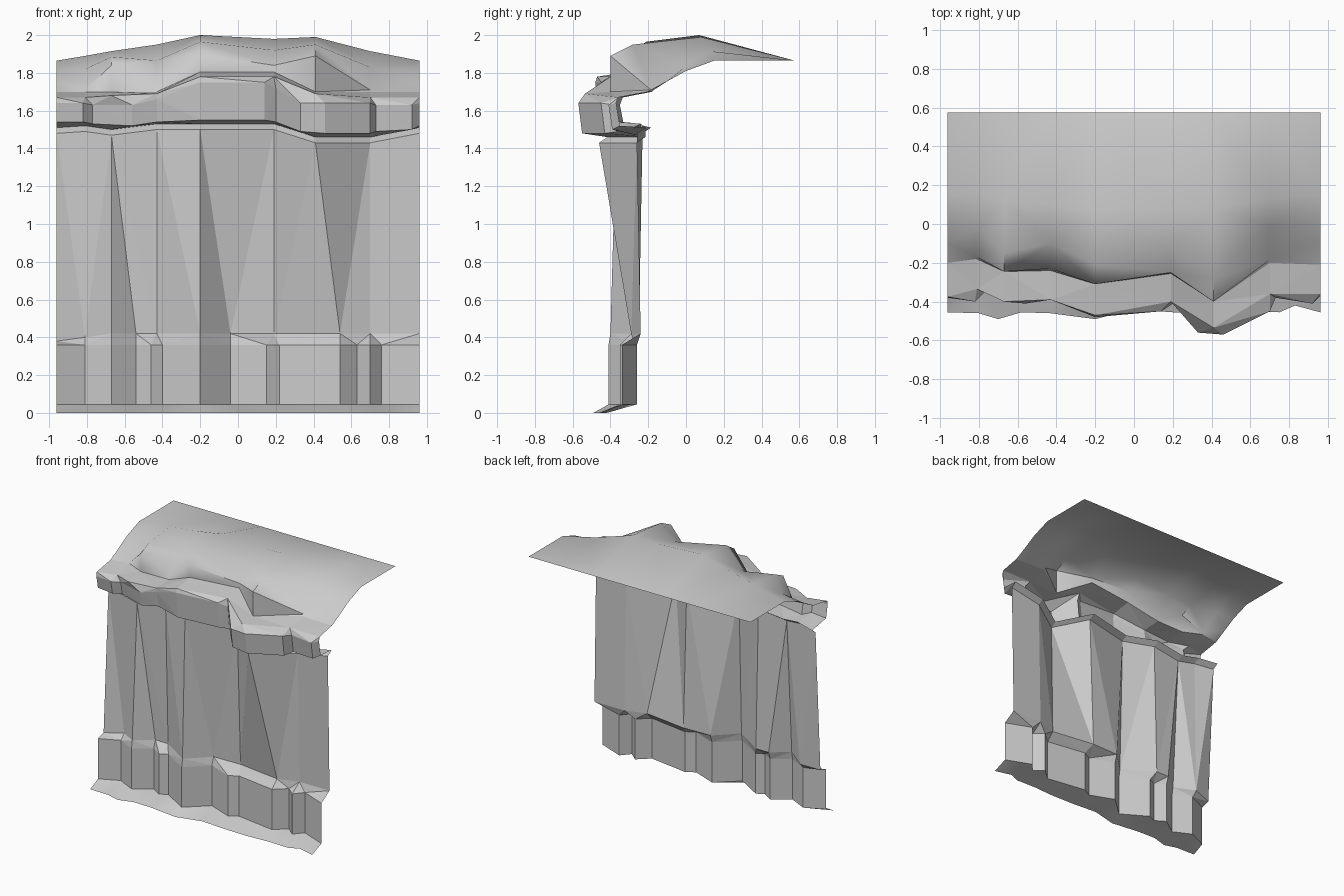
import bpy, bmesh

# Stations shared by the upper rows of the cliff
XS = [-.96, -.81, -.67, -.43, -.20, .19, .41, .70, .96]


def row(xs, ys, zs):
    if not isinstance(ys, list):
        ys = [ys] * len(xs)
    if not isinstance(zs, list):
        zs = [zs] * len(xs)
    return list(zip(xs, ys, zs))


def stitch(name, rows, smooth=False):
    """Join successive rows, advancing along x on whichever row is behind."""
    bm = bmesh.new()
    vr = [[bm.verts.new(p) for p in r] for r in rows]
    for a, b in zip(vr, vr[1:]):
        i = j = 0
        while i < len(a) - 1 or j < len(b) - 1:
            na = a[i + 1].co.x if i < len(a) - 1 else 9
            nb = b[j + 1].co.x if j < len(b) - 1 else 9
            if abs(na - nb) < .001:
                bm.faces.new((a[i], a[i + 1], b[j + 1], b[j]))
                i, j = i + 1, j + 1
            elif na < nb:
                bm.faces.new((a[i], a[i + 1], b[j]))
                i += 1
            else:
                bm.faces.new((a[i], b[j + 1], b[j]))
                j += 1
    bmesh.ops.triangulate(bm, faces=bm.faces[:], quad_method='SHORT_EDGE')
    for f in bm.faces:
        f.smooth = smooth
    me = bpy.data.meshes.new(name)
    bm.to_mesh(me)
    bm.free()
    ob = bpy.data.objects.new(name, me)
    bpy.context.collection.objects.link(ob)
    return ob


# Foot skirt and lower blocks
bx = [-.96, -.81, -.67, -.54, -.46, -.40, -.20, -.04, .15, .22, .54, .63, .70, .76, .96]
by = [-.36, -.29, -.36, -.27, -.32, -.29, -.41, -.265, -.34, -.30, -.35, -.27, -.33, -.26, -.34]
skirt = row([-.96, -.80, -.70, -.58, -.43, -.20, 0, .20, .40, .58, .75, .83, .96],
            [-.455, -.46, -.49, -.455, -.46, -.49, -.44, -.455, -.46, -.45, -.455, -.42, -.455], 0)
foot = row(bx, by, .045)
chest = row(bx, by, .36)
stitch("foot_skirt", [skirt, foot], True)

# Main wall standing on the blocks
wall_low = row([-.96, -.81, -.67, -.54, -.43, -.20, -.04, .19, .54, .70, .96],
               [-.29, -.25, -.35, -.25, -.25, -.40, -.245, -.24, -.29, -.24, -.24],
               [.38, .40, .42, .42, .42, .42, .42, .42, .42, .42, .42])
wy = [-.23, -.27, -.29, -.28, -.37, -.28, -.46, -.26, -.26]
wz = [1.48, 1.49, 1.47, 1.50, 1.50, 1.50, 1.43, 1.43, 1.48]
wall_top = row(XS, wy, wz)
rim = row(XS, [y + .045 for y in wy], [z + .03 for z in wz])
stitch("rock_wall", [foot, chest, wall_low, wall_top, rim])

# Overhanging lip
fx = [-.96, -.82, -.77, -.56, -.43, -.20, .14, .20, .33, .46, .70, .73, .92, .96]
fy = [-.38, -.40, -.35, -.41, -.39, -.48, -.45, -.41, -.56, -.57, -.45, -.38, -.41, -.37]
lip_low = row(fx, [y + .02 for y in fy],
              [1.54, 1.54, 1.53, 1.52, 1.54, 1.55, 1.55, 1.54, 1.49, 1.48, 1.48, 1.49, 1.50, 1.52])
lip_high = row(fx, fy,
               [1.64, 1.64, 1.63, 1.63, 1.66, 1.75, 1.75, 1.72, 1.64, 1.64, 1.64, 1.63, 1.63, 1.64])
ledge_front = row(XS, [-.375, -.335, -.40, -.39, -.47, -.40, -.535, -.36, -.36],
                  [1.67, 1.67, 1.68, 1.69, 1.78, 1.78, 1.69, 1.67, 1.67])
iy = [-.20, -.18, -.245, -.24, -.31, -.255, -.40, -.20, -.21]
ledge_back = row(XS, iy, [1.70, 1.70, 1.70, 1.70, 1.805, 1.805, 1.70, 1.70, 1.70])
stitch("cliff_lip", [rim, lip_low, lip_high, ledge_front, ledge_back])

# Rounded ground on top, with pointed brows, falling to a straight back edge
brow = row(XS, [-.10, -.17, -.245, -.23, -.31, -.25, -.40, -.185, -.10],
           [1.755, 1.71, 1.84, 1.715, 1.90, 1.84, 1.89, 1.71, 1.755])
slope = row(XS, [0, -.03, -.15, -.10, -.21, -.13, -.28, -.01, 0],
            [1.81, 1.82, 1.885, 1.865, 1.965, 1.92, 1.95, 1.83, 1.81])
crest = row(XS, [.15, .15, .12, .10, .07, .08, .08, .13, .15],
            [1.865, 1.89, 1.915, 1.95, 2.0, 1.98, 1.99, 1.915, 1.865])
back = row(XS, .575, 1.865)
top = stitch("top_ground", [ledge_back, brow, slope, crest, back], True)
bpy.context.view_layer.objects.active = top
top.select_set(True)
bpy.ops.object.shade_smooth_by_angle(angle=0.8)
